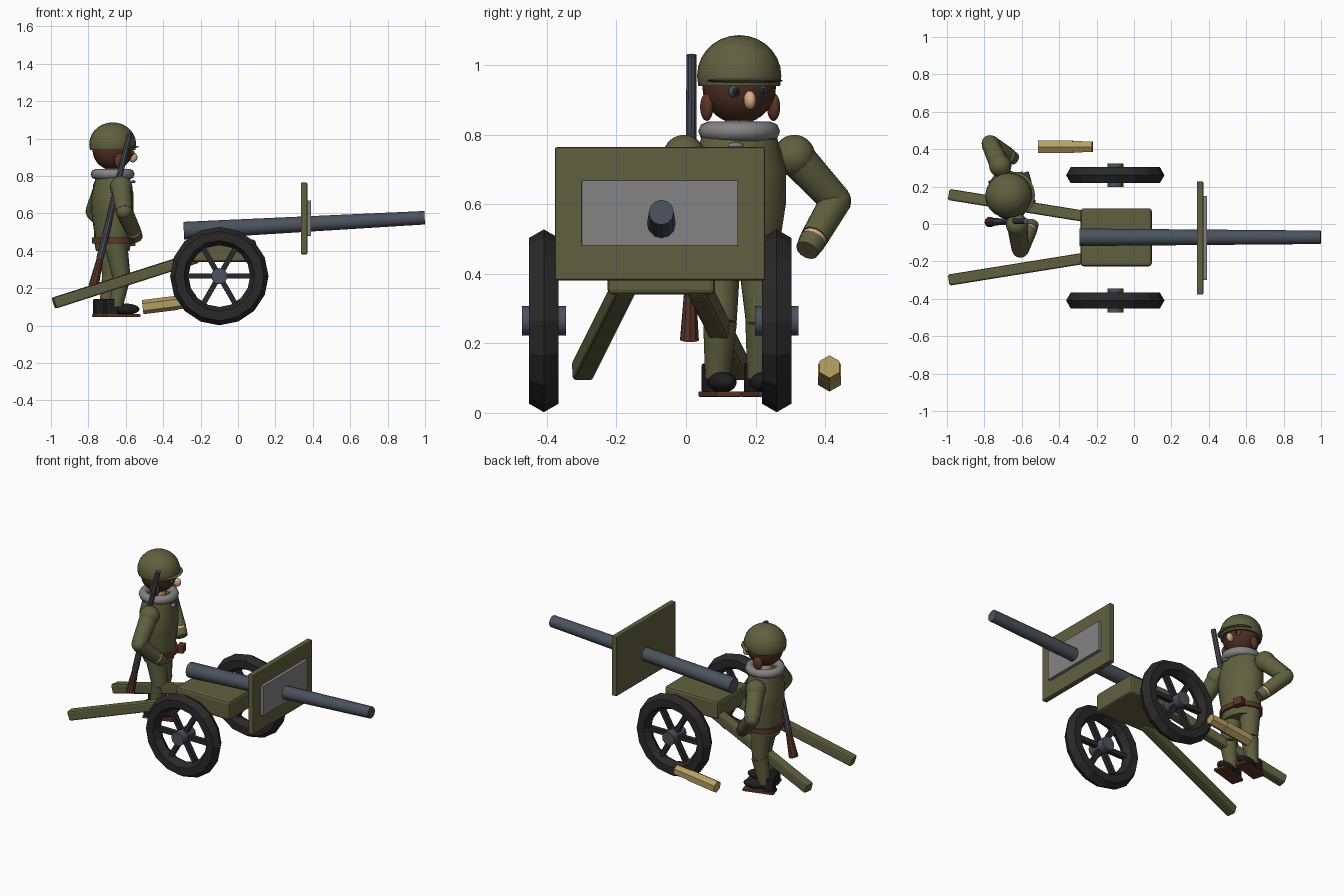
import bpy, bmesh, math
from mathutils import Matrix, Vector

if "Cube" in bpy.data.objects:
    bpy.data.objects.remove(bpy.data.objects["Cube"], do_unlink=True)


def material(name, rgb):
    m = bpy.data.materials.new(name)
    m.use_nodes = True
    m.diffuse_color = (*rgb, 1)
    m.node_tree.nodes["Principled BSDF"].inputs["Base Color"].default_value = (*rgb, 1)
    return m


OLIVE = material("olive", (0.115, 0.118, 0.05))
STEEL = material("blue steel", (0.07, 0.085, 0.11))
RUBBER = material("tyre black", (0.022, 0.022, 0.023))
GREY = material("light grey", (0.23, 0.23, 0.235))
BRASS = material("brass", (0.46, 0.34, 0.125))
BROWN = material("brown", (0.11, 0.036, 0.02))
HAIR = material("dark brown", (0.075, 0.027, 0.015))
SKIN = material("skin", (0.72, 0.42, 0.25))
BOOT = material("boot black", (0.014, 0.014, 0.015))

WORLD = Matrix.Identity(4)
# The soldier is built facing +x and then turned a little
SOLDIER = Matrix.Translation((-0.67, 0.153, 0)) @ Matrix.Rotation(math.radians(16), 4, "Z")


def finish(name, bm, mat, matrix=WORLD, smooth=None, bevel=0):
    me = bpy.data.meshes.new(name)
    bmesh.ops.recalc_face_normals(bm, faces=bm.faces)
    bm.to_mesh(me)
    bm.free()
    me.materials.append(mat)
    ob = bpy.data.objects.new(name, me)
    bpy.context.collection.objects.link(ob)
    ob.matrix_world = matrix
    if bevel:
        mod = ob.modifiers.new("bevel", "BEVEL")
        mod.width, mod.segments = bevel, 2
    if smooth:
        bpy.ops.object.select_all(action="DESELECT")
        ob.select_set(True)
        bpy.context.view_layer.objects.active = ob
        bpy.ops.object.shade_smooth_by_angle(angle=math.radians(smooth))
    return ob


def box(name, centre, size, mat, rot=WORLD, frame=WORLD, bevel=0.006):
    bm = bmesh.new()
    bmesh.ops.create_cube(bm, size=1, matrix=Matrix.Diagonal((*size, 1)))
    return finish(name, bm, mat, frame @ Matrix.Translation(centre) @ rot, bevel=bevel)


def rod(name, a, b, r1, r2, mat, sides=12, frame=WORLD, smooth=35, twist=0):
    a, b = Vector(a), Vector(b)
    bm = bmesh.new()
    bmesh.ops.create_cone(bm, cap_ends=True, segments=sides, radius1=r1, radius2=r2,
                          depth=(b - a).length, matrix=Matrix.Rotation(twist, 4, "Z"))
    turn = (b - a).to_track_quat("Z", "Y").to_matrix().to_4x4()
    return finish(name, bm, mat, frame @ Matrix.Translation((a + b) / 2) @ turn, smooth)


def ball(name, centre, radii, mat, frame=SOLDIER, floor=None):
    bm = bmesh.new()
    bmesh.ops.create_uvsphere(bm, u_segments=20, v_segments=14, radius=1,
                              matrix=Matrix.Diagonal((*radii, 1)))
    if floor is not None:
        cut = bmesh.ops.bisect_plane(bm, geom=bm.verts[:] + bm.edges[:] + bm.faces[:],
                                     plane_co=(0, 0, floor), plane_no=(0, 0, 1), clear_inner=True)
        rim = [e for e in cut["geom_cut"] if isinstance(e, bmesh.types.BMEdge)]
        bmesh.ops.contextual_create(bm, geom=rim)
    return finish(name, bm, mat, frame @ Matrix.Translation(centre), 40)


def ring(name, major, minor, steps, sides, mat, matrix, smooth=None):
    bpy.ops.mesh.primitive_torus_add(major_radius=major, minor_radius=minor,
                                     major_segments=steps, minor_segments=sides)
    ob = bpy.context.object
    ob.name = name
    ob.data.materials.append(mat)
    ob.matrix_world = matrix
    if smooth:
        bpy.ops.object.shade_smooth_by_angle(angle=math.radians(smooth))
    else:
        bpy.ops.object.shade_flat()


def lathe(name, profile, mat, depth, frame, sides=16):
    # Stacked rings of (radius, height), squashed front to back
    bm = bmesh.new()
    rows = [[bm.verts.new((depth * r * math.cos(2 * math.pi * i / sides),
                           r * math.sin(2 * math.pi * i / sides), z))
             for i in range(sides)] for r, z in profile]
    for low, high in zip(rows, rows[1:]):
        for i in range(sides):
            j = (i + 1) % sides
            bm.faces.new((low[i], low[j], high[j], high[i]))
    bm.faces.new(rows[0])
    bm.faces.new(rows[-1])
    return finish(name, bm, mat, frame, 40)


# Gun: carriage, barrel, shield
MID = -0.071
box("carriage", (-0.095, MID, 0.4), (0.38, 0.31, 0.12), OLIVE, bevel=0.015)
rod("barrel", (-0.29, MID, 0.508), (0.998, MID, 0.577), 0.047, 0.036, STEEL)
box("shield", (0.353, -0.075, 0.573), (0.035, 0.605, 0.383), OLIVE)
box("shield_plate", (0.378, -0.075, 0.575), (0.024, 0.45, 0.19), GREY, bevel=0.003)

for side, tag in ((1, "back"), (-1, "front")):
    # Trail beams
    a = Vector((-0.985, MID + side * 0.228, 0.12))
    b = Vector((-0.22, MID + side * 0.105, 0.365))
    along = (b - a).normalized()
    across = Vector((0, 0, 1)).cross(along).normalized()
    turn = Matrix((along, across, along.cross(across))).transposed().to_4x4()
    box(tag + "_trail", (a + b) / 2, ((b - a).length, 0.06, 0.06), OLIVE, turn, bevel=0.01)
    # Wheels with three crossing spoke bars
    y = MID - 0.003 + side * 0.335
    hub = Vector((-0.1, y, 0.265))
    ring(tag + "_tyre", 0.214, 0.049, 16, 6, RUBBER,
         Matrix.Translation(hub) @ Matrix.Rotation(math.pi / 2, 4, "X"))
    rod(tag + "_hub", hub - Vector((0, 0.063, 0)), hub + Vector((0, 0.063, 0)),
        0.043, 0.043, STEEL)
    for k in range(3):
        box(f"{tag}_spoke_{k + 1}", hub, (0.38, 0.03, 0.028), RUBBER,
            Matrix.Rotation(k * math.pi / 3, 4, "Y"), bevel=0)

# Artillery round lying by the wheel
rod("shell_case", (-0.51, 0.413, 0.099), (-0.325, 0.413, 0.122), 0.038, 0.038, BRASS, 6, smooth=None)
rod("shell_tip", (-0.34, 0.413, 0.12), (-0.222, 0.413, 0.133), 0.035, 0.033, BRASS, 6, smooth=None)

# Soldier body
lathe("tunic", [(0.11, 0.4), (0.122, 0.45), (0.122, 0.5), (0.138, 0.6), (0.138, 0.7), (0.11, 0.8)],
      OLIVE, 0.8, SOLDIER)
lathe("belt", [(0.131, 0.44), (0.131, 0.47)], BROWN, 0.84, SOLDIER)
box("belt_pouch", (0.118, 0.065, 0.45), (0.04, 0.06, 0.05), BROWN, frame=SOLDIER)
ring("collar", 0.09, 0.028, 20, 8, GREY, SOLDIER @ Matrix.Translation((0, 0, 0.81)), 50)
rod("neck", (0, 0, 0.78), (0, 0, 0.87), 0.042, 0.042, SKIN, frame=SOLDIER)
ball("chest_badge", (0.103, -0.04, 0.77), (0.012, 0.024, 0.008), GREY)

# Head
ball("head", (0, 0, 0.94), (0.108, 0.106, 0.108), HAIR)
ball("helmet", (0, 0, 0.97), (0.126, 0.121, 0.117), OLIVE, floor=-0.03)
ball("helmet_brim", (0.06, 0, 0.956), (0.08, 0.112, 0.008), OLIVE)
ball("nose", (0.112, 0, 0.9), (0.025, 0.017, 0.027), SKIN)

for side, tag in ((1, "left"), (-1, "right")):
    ball(tag + "_eye", (0.092, side * 0.04, 0.925), (0.014, 0.018, 0.018), STEEL)
    ball(tag + "_pupil", (0.1, side * 0.04, 0.925), (0.01, 0.011, 0.012), BOOT)
    ball(tag + "_ear", (0.01, side * 0.1, 0.88), (0.03, 0.018, 0.04), BROWN)
    # Arms with hands on the hips
    shoulder, elbow = Vector((0, side * 0.165, 0.74)), Vector((-0.02, side * 0.295, 0.61))
    wrist = Vector((0.055, side * 0.21, 0.505))
    ball(tag + "_shoulder", shoulder, (0.06, 0.06, 0.06), OLIVE)
    rod(tag + "_upper_arm", shoulder, elbow, 0.055, 0.046, OLIVE, frame=SOLDIER)
    ball(tag + "_elbow", elbow, (0.044, 0.044, 0.044), OLIVE)
    rod(tag + "_forearm", elbow, wrist, 0.046, 0.041, OLIVE, frame=SOLDIER)
    down = (wrist - elbow).normalized()
    rod(tag + "_wrist", wrist, wrist + down * 0.014, 0.037, 0.037, SKIN, frame=SOLDIER)
    rod(tag + "_hand", wrist + down * 0.014, wrist + down * 0.055, 0.04, 0.034, OLIVE, frame=SOLDIER)
    # Legs and boots
    foot = Vector((0.02 if side < 0 else 0.0, side * 0.066, 0))
    knee = foot + Vector((0.01, 0, 0.26))
    rod(tag + "_thigh", (0, side * 0.06, 0.44), knee, 0.062, 0.048, OLIVE, frame=SOLDIER)
    rod(tag + "_shin", knee, foot + Vector((-0.02, 0, 0.1)), 0.05, 0.036, OLIVE, frame=SOLDIER)
    box(tag + "_boot_heel", foot + Vector((-0.05, 0, 0.1)), (0.065, 0.06, 0.085), BOOT, frame=SOLDIER)
    ball(tag + "_boot_toe", foot + Vector((0.035, 0, 0.088)), (0.075, 0.037, 0.03), BOOT)
    box(tag + "_boot_sole", foot + Vector((0.01, 0, 0.054)), (0.19, 0.075, 0.016), BROWN,
        frame=SOLDIER, bevel=0.003)

# Slung rifle
muzzle, grip, butt = (-0.578, 0.016, 1.03), (-0.738, 0.012, 0.36), (-0.772, 0.01, 0.21)
rod("rifle_barrel", muzzle, grip, 0.015, 0.017, STEEL, 10)
rod("rifle_receiver", (-0.69, 0.012, 0.56), grip, 0.018, 0.02, STEEL, 10)
rod("rifle_stock", grip, butt, 0.017, 0.028, BROWN, 10)
